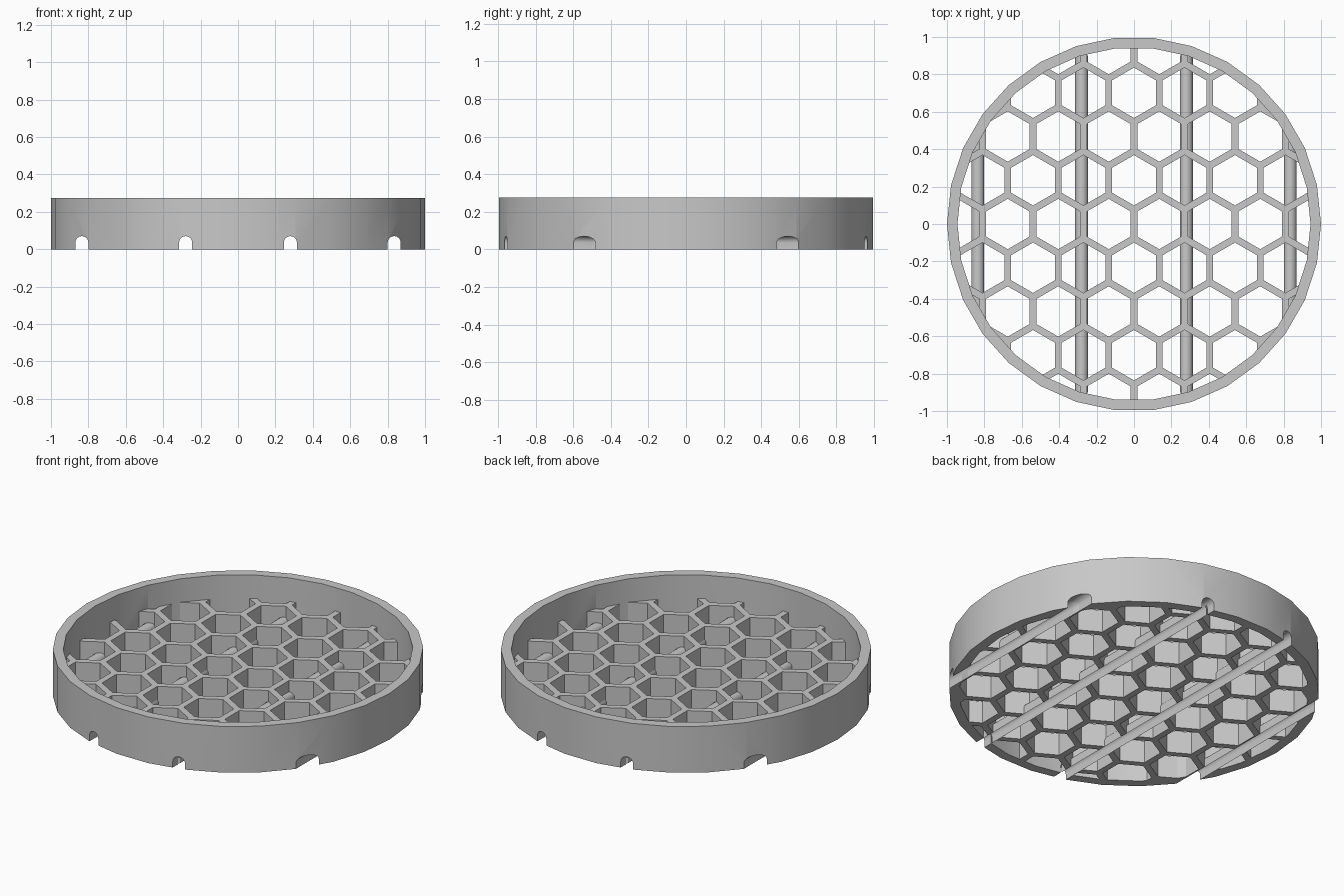
import bpy, bmesh
from math import sin, cos, pi, sqrt, radians
from mathutils import Vector

if "Cube" in bpy.data.objects:
    bpy.data.objects.remove(bpy.data.objects["Cube"], do_unlink=True)

HEIGHT, FLOOR = 0.275, 0.135        # rim height, honeycomb thickness
INNER = 0.944                       # rim inner radius
PITCH, WALL = 0.27, 0.037           # honeycomb spacing and wall thickness
CHANNEL = 0.035                     # channel half width
CHANNEL_X = (-0.835, -0.28, 0.28, 0.835)

grey = bpy.data.materials.new("light grey")
grey.use_nodes = True
grey.diffuse_color = (0.58, 0.58, 0.58, 1)
grey.node_tree.nodes["Principled BSDF"].inputs["Base Color"].default_value = grey.diffuse_color


def polygon(radius, sides, turn=0.0, center=(0, 0)):
    return [(center[0] + radius * cos(turn + 2 * pi * i / sides),
             center[1] + radius * sin(turn + 2 * pi * i / sides)) for i in range(sides)]


def arch(radius, foot):
    """Round-topped tunnel outline in x and z, running foot to foot."""
    top = [(radius * cos(pi * i / 12), CHANNEL + radius * sin(pi * i / 12)) for i in range(13)]
    return [(radius, foot)] + top + [(-radius, foot)]


def extrude(bm, points, direction):
    """Closed prism from a planar outline."""
    face = bm.faces.new([bm.verts.new(p) for p in points])
    result = bmesh.ops.extrude_face_region(bm, geom=[face], use_keep_orig=True)
    moved = [g for g in result["geom"] if isinstance(g, bmesh.types.BMVert)]
    bmesh.ops.translate(bm, verts=moved, vec=direction)


def make_object(name, bm):
    bmesh.ops.recalc_face_normals(bm, faces=bm.faces)
    mesh = bpy.data.meshes.new(name)
    bm.to_mesh(mesh)
    bm.free()
    mesh.materials.append(grey)
    obj = bpy.data.objects.new(name, mesh)
    bpy.context.collection.objects.link(obj)
    return obj


def prisms(name, outlines, z0, z1):
    bm = bmesh.new()
    for outline in outlines:
        extrude(bm, [(x, y, z0) for x, y in outline], Vector((0, 0, z1 - z0)))
    return make_object(name, bm)


def activate(obj):
    bpy.ops.object.select_all(action="DESELECT")
    obj.select_set(True)
    bpy.context.view_layer.objects.active = obj


def cut(obj, cutter):
    activate(obj)
    mod = obj.modifiers.new("cut", "BOOLEAN")
    mod.operation, mod.solver, mod.object = "DIFFERENCE", "EXACT", cutter
    bpy.ops.object.modifier_apply(modifier=mod.name)


# Rim: faceted ring
rim = prisms("rim", [polygon(1, 30)], 0, HEIGHT)
bore = prisms("bore_cutter", [polygon(INNER, 30)], -0.1, HEIGHT + 0.1)
cut(rim, bore)

# Honeycomb floor: disc with hexagonal holes running out to the rim
floor = prisms("honeycomb_floor", [polygon(INNER, 30)], 0, FLOOR)
hole_radius = (PITCH - WALL) / sqrt(3)
cells = []
for row in range(-5, 6):
    shift = PITCH / 2 if row % 2 == 0 else 0
    for col in range(-5, 6):
        center = (col * PITCH + shift, row * PITCH * sqrt(3) / 2)
        if Vector(center).length < INNER + hole_radius:
            cells.append(polygon(hole_radius, 6, pi / 6, center))
holes = prisms("hole_cutter", cells, -0.1, FLOOR + 0.1)
cut(floor, holes)

# Channels through the underside of rim and floor
bm = bmesh.new()
for x in CHANNEL_X:
    extrude(bm, [(x + u, -1.1, z) for u, z in arch(CHANNEL, -0.1)], Vector((0, 2.2, 0)))
channels = make_object("channel_cutter", bm)
for part in (rim, floor):
    cut(part, channels)
for cutter in (bore, holes, channels):
    bpy.data.objects.remove(cutter, do_unlink=True)

# Thin liners bridging the holes along each channel
liners = []
for i, x in enumerate(CHANNEL_X):
    reach = sqrt(INNER ** 2 - x ** 2)
    bm = bmesh.new()
    ends = [[bm.verts.new((x + u, y, z)) for u, z in arch(CHANNEL - 0.0008, 0)]
            for y in (-reach, reach)]
    for a, b, c, d in zip(ends[0], ends[0][1:], ends[1][1:], ends[1]):
        bm.faces.new((a, b, c, d))
    liners.append(make_object(f"channel_liner_{i + 1}", bm))

for obj in [rim, floor] + liners:
    activate(obj)
    bpy.ops.object.shade_smooth_by_angle(angle=radians(30))
